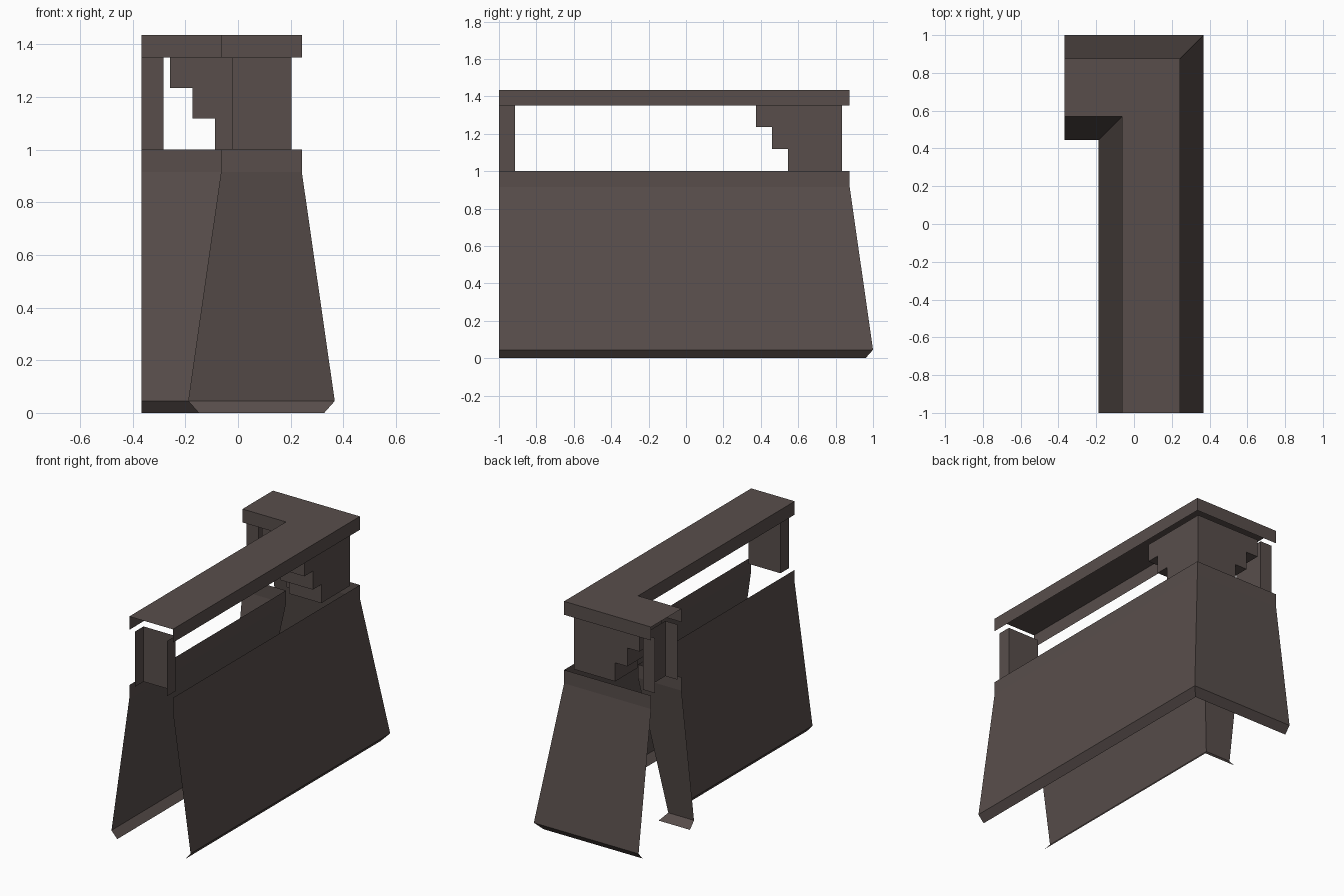
import bpy
import bmesh

if "Cube" in bpy.data.objects:
    bpy.data.objects.remove(bpy.data.objects["Cube"], do_unlink=True)

# Centre lines of the long leg (x = CX) and the short leg (y = CY)
CX, CY = 0.09, 0.7225
END_Y, END_X = -1.0, -0.3675

stone = bpy.data.materials.new("dark brown stone")
stone.use_nodes = True
colour = (0.098, 0.076, 0.071, 1.0)
stone.diffuse_color = colour
bsdf = stone.node_tree.nodes["Principled BSDF"]
bsdf.inputs["Base Color"].default_value = colour
bsdf.inputs["Roughness"].default_value = 0.9


def face(bm, *points):
    bm.faces.new([bm.verts.new(p) for p in points])


def finish(name, bm):
    bmesh.ops.remove_doubles(bm, verts=bm.verts, dist=0.0001)
    mesh = bpy.data.meshes.new(name)
    bm.to_mesh(mesh)
    bm.free()
    mesh.materials.append(stone)
    bpy.context.collection.objects.link(bpy.data.objects.new(name, mesh))


def sweep(bm, profile, end_y=END_Y, end_x=END_X):
    """Sweep an (offset, height) profile around the mitred corner, ends open."""
    rails = [[(CX + d, end_y, z), (CX + d, CY + d, z), (end_x, CY + d, z)]
             for d, z in profile]
    for a, b in zip(rails, rails[1:]):
        for i in range(2):
            face(bm, a[i], a[i + 1], b[i + 1], b[i])


# Sloping parapet walls with a bevelled foot, open above, below and at the ends
outer = [(0.2375, 0), (0.2775, 0.045), (0.1525, 0.915), (0.1525, 1.0)]
bm = bmesh.new()
sweep(bm, outer)
sweep(bm, [(-d, z) for d, z in reversed(outer)])
finish("parapet_walls", bm)

# Hollow coping rail
bm = bmesh.new()
R = 0.1525
sweep(bm, [(R, 1.35), (R, 1.435), (-R, 1.435), (-R, 1.35)])
finish("coping_rail", bm)

# Corner pillar: arms get longer in steps towards the top
W = 0.1125
tiers = [(0.29, 1.0, 1.118), (0.375, 1.118, 1.235), (0.46, 1.235, 1.35)]
bm = bmesh.new()
previous = None
for reach, low, high in tiers:
    y, x = CY + W - reach, CX + W - reach
    sweep(bm, [(W, low), (W, high)], y, x)
    sweep(bm, [(-W, high), (-W, low)], y, x)
    # Arm ends
    face(bm, (CX - W, y, low), (CX + W, y, low), (CX + W, y, high), (CX - W, y, high))
    face(bm, (x, CY + W, low), (x, CY - W, low), (x, CY - W, high), (x, CY + W, high))
    # Undersides of the steps
    if previous:
        py, px = previous
        face(bm, (CX - W, y, low), (CX - W, py, low), (CX + W, py, low), (CX + W, y, low))
        face(bm, (x, CY - W, low), (x, CY + W, low), (px, CY + W, low), (px, CY - W, low))
    previous = (y, x)
finish("corner_pillar", bm)


# Half posts at the two open ends, three sides each
def half_post(name, path):
    bm = bmesh.new()
    for (ax, ay), (bx, by) in zip(path, path[1:]):
        face(bm, (ax, ay, 1.0), (bx, by, 1.0), (bx, by, 1.35), (ax, ay, 1.35))
    finish(name, bm)


DEPTH = 0.085
half_post("front_post", [(CX + W, END_Y), (CX + W, END_Y + DEPTH),
                         (CX - W, END_Y + DEPTH), (CX - W, END_Y)])
half_post("side_post", [(END_X, CY - W), (END_X + DEPTH, CY - W),
                        (END_X + DEPTH, CY + W), (END_X, CY + W)])
